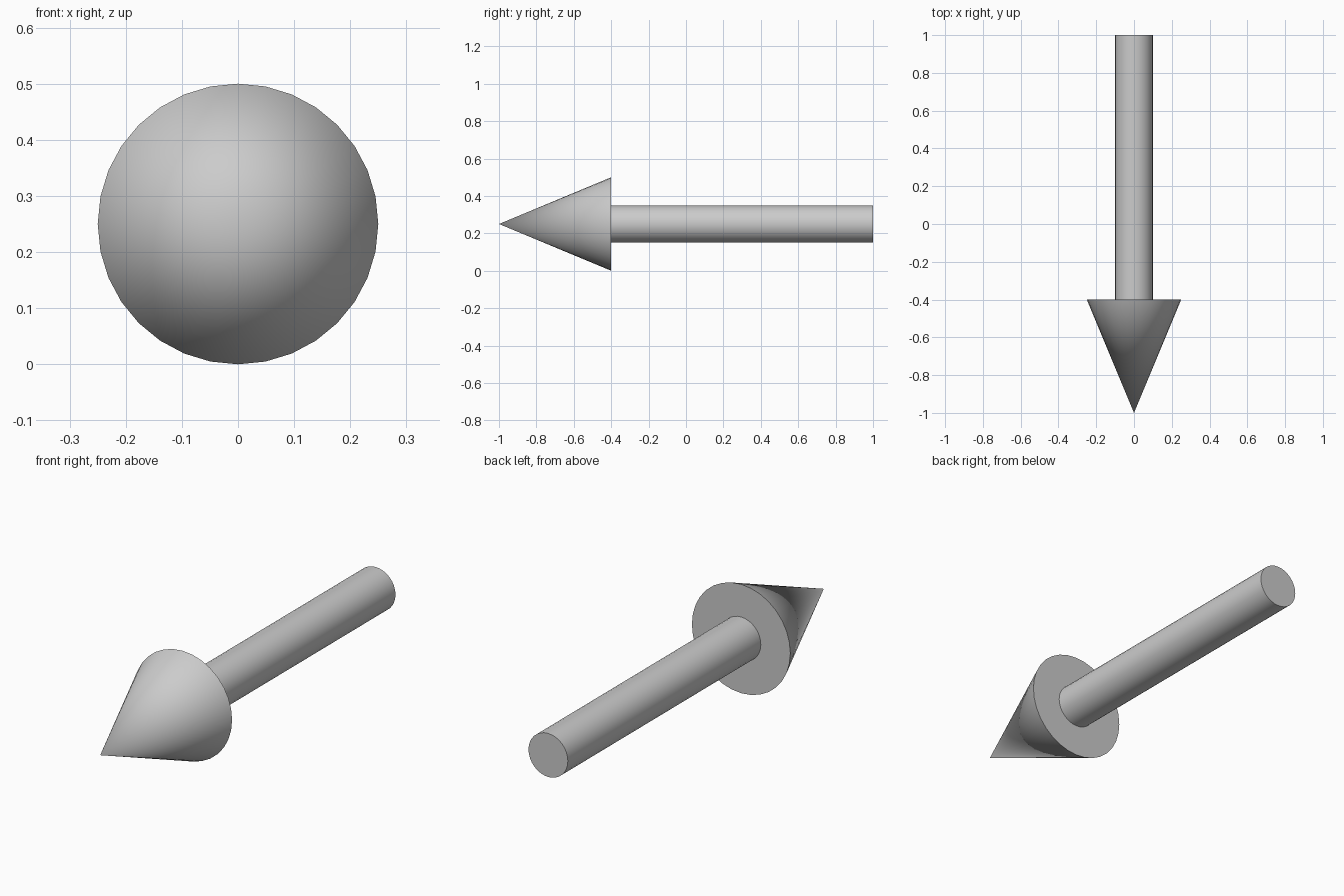
import bpy
import math

if "Cube" in bpy.data.objects:
    bpy.data.objects.remove(bpy.data.objects["Cube"])

SIDES = 32
AXIS_Z = 0.25
JOINT_Y = -0.4


def round_part(name, y_back, y_front, r_back, r_front):
    """Round solid lying along y, from y_back to y_front."""
    bpy.ops.mesh.primitive_cone_add(
        vertices=SIDES, radius1=r_back, radius2=r_front,
        depth=y_back - y_front,
        location=(0, (y_back + y_front) / 2, AXIS_Z),
        rotation=(math.radians(90), 0, 0))
    obj = bpy.context.object
    obj.name = name
    bpy.ops.object.shade_smooth_by_angle(angle=math.radians(30))
    return obj


# Straight shaft at the back
round_part("arrow_shaft", 1.0, JOINT_Y, 0.1, 0.1)

# Pointed head at the front
round_part("arrow_head", JOINT_Y, -1.0, 0.25, 0.0)
